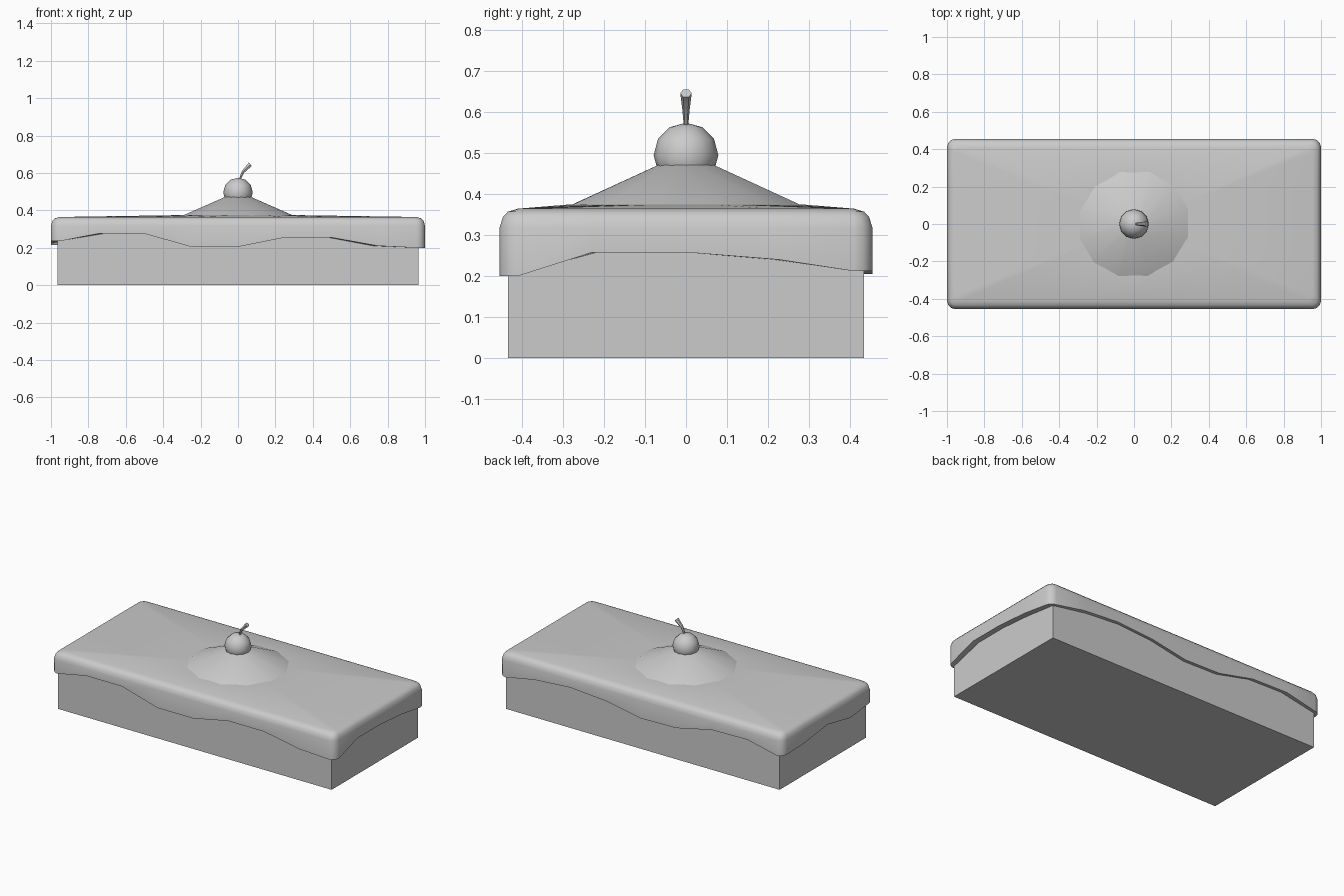
import bpy, bmesh, math
from math import pi, cos, sin

if "Cube" in bpy.data.objects:
    bpy.data.objects.remove(bpy.data.objects["Cube"])

W, D = 1.0, 0.455          # half size of the icing
# lower edge heights of the icing, counter-clockwise: corner first, then the side after it
SIDES = [
    (0.235, [0.275, 0.275, 0.205, 0.205, 0.255, 0.255, 0.210]),  # front
    (0.200, [0.258, 0.258, 0.240]),                              # right
    (0.212, [0.250, 0.268, 0.250, 0.205, 0.210, 0.265, 0.270]),  # back
    (0.225, [0.232, 0.260, 0.215]),                              # left
]
SIGNS = [(-1, -1), (1, -1), (1, 1), (-1, 1)]


def outline(hx, hy, r, steps=3):
    """Rounded rectangle as (x, y, drip height), with the sides divided."""
    pts = []
    for i, (corner_z, heights) in enumerate(SIDES):
        sx, sy = SIGNS[i]
        for k in range(steps + 1):
            a = pi + i * pi / 2 + k * pi / 2 / steps
            pts.append((sx * (hx - r) + r * cos(a), sy * (hy - r) + r * sin(a), corner_z))
        nx, ny = SIGNS[(i + 1) % 4]
        for k, z in enumerate(heights, 1):
            t = k / (len(heights) + 1)
            pts.append((hx * (sx + (nx - sx) * t), hy * (sy + (ny - sy) * t), z))
    return pts


def finish(obj, angle=35):
    bpy.ops.object.select_all(action='DESELECT')
    obj.select_set(True)
    bpy.context.view_layer.objects.active = obj
    bpy.ops.object.shade_smooth_by_angle(angle=math.radians(angle))


# Cake base
bpy.ops.mesh.primitive_cube_add(size=1, location=(0, 0, 0.15))
cake = bpy.context.object
cake.name = "cake_base"
cake.scale = (1.93, 0.87, 0.30)

# Icing with wavy lower edge, rounded rim and slightly domed top
rim = outline(W, D, 0.045)
rings = [[(x, y, z) for x, y, z in outline(0.964, 0.434, 0.004)],
         [(x, y, z) for x, y, z in rim],
         [(x, y, 0.318) for x, y, z in rim]]
for inset, z, r in [(0.008, 0.344, 0.04), (0.020, 0.357, 0.035), (0.045, 0.3645, 0.03)]:
    rings.append([(x, y, z) for x, y, _ in outline(W - inset, D - inset, r)])
center_ring = []
for x, y, _ in rings[-1]:
    length = math.hypot(x, y)
    center_ring.append((0.28 * x / length, 0.28 * y / length, 0.375))
rings.append(center_ring)
bm = bmesh.new()
loops = [[bm.verts.new(p) for p in ring] for ring in rings]
n = len(rim)
for low, high in zip(loops, loops[1:]):
    for i in range(n):
        j = (i + 1) % n
        bm.faces.new((low[i], low[j], high[j], high[i]))
bm.faces.new(loops[-1])
mesh = bpy.data.meshes.new("icing")
bm.to_mesh(mesh)
bm.free()
icing = bpy.data.objects.new("icing", mesh)
bpy.context.collection.objects.link(icing)
finish(icing)

# Cream mound
bpy.ops.mesh.primitive_cone_add(vertices=12, radius1=0.298, radius2=0.072, depth=0.098,
                                location=(0, 0, 0.422), rotation=(0, 0, pi / 12))
mound = bpy.context.object
mound.name = "cream_mound"
mound.scale = (1.02, 0.97, 1)
finish(mound)

# Cherry
bpy.ops.mesh.primitive_uv_sphere_add(segments=12, ring_count=6, radius=0.079,
                                     location=(0, 0, 0.495))
cherry = bpy.context.object
cherry.name = "cherry"
finish(cherry, 40)

# Cherry stem, widening towards the tip
path = [((0.008, 0.562), 0.005), ((0.027, 0.606), 0.009), ((0.066, 0.646), 0.014)]
bm = bmesh.new()
stem_rings = []
for ((x, z), r), tilt in zip(path, (0.35, 0.6, 0.85)):
    stem_rings.append([bm.verts.new((x + r * cos(a) * cos(tilt), r * sin(a), z - r * cos(a) * sin(tilt)))
                       for a in (k * pi / 3 + pi / 6 for k in range(6))])
for low, high in zip(stem_rings, stem_rings[1:]):
    for i in range(6):
        j = (i + 1) % 6
        bm.faces.new((low[i], low[j], high[j], high[i]))
bm.faces.new(stem_rings[-1])
bm.faces.new(stem_rings[0][::-1])
mesh = bpy.data.meshes.new("cherry_stem")
bm.to_mesh(mesh)
bm.free()
stem = bpy.data.objects.new("cherry_stem", mesh)
bpy.context.collection.objects.link(stem)
finish(stem)
